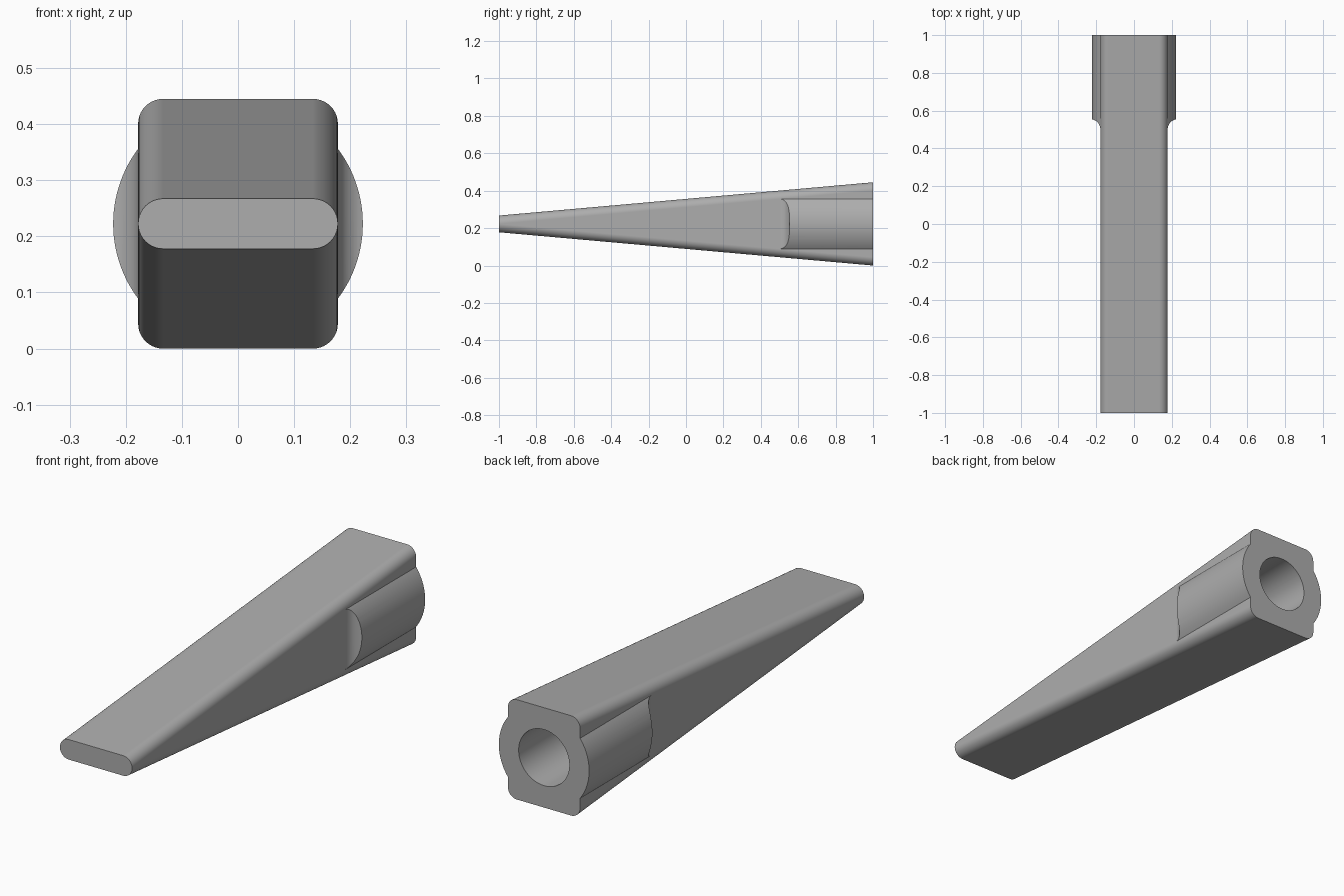
import bpy, bmesh
from math import sin, cos, pi, sqrt, radians

if "Cube" in bpy.data.objects:
    bpy.data.objects.remove(bpy.data.objects["Cube"], do_unlink=True)

MID = 0.2225      # height of the long axis
WALL = 0.178      # half width of the wedge
ROUND = 0.0445    # corner radius
BOSS = 0.2225     # radius of the socket boss
FILLET = 0.0556   # radius where the boss meets the wall
SHOULDER = 0.5    # where that fillet starts

grey = bpy.data.materials.new("plain grey")
grey.use_nodes = True
COLOUR = (0.42, 0.42, 0.42, 1)
grey.diffuse_color = COLOUR
grey.node_tree.nodes["Principled BSDF"].inputs["Base Color"].default_value = COLOUR


def loft(name, rings):
    """Solid through matching rings of points, capped at both ends."""
    bm = bmesh.new()
    loops = [[bm.verts.new(p) for p in ring] for ring in rings]
    n = len(loops[0])
    for a, b in zip(loops, loops[1:]):
        for i in range(n):
            bm.faces.new((a[i], a[(i + 1) % n], b[(i + 1) % n], b[i]))
    bm.faces.new(loops[0])
    bm.faces.new(loops[-1])
    bmesh.ops.remove_doubles(bm, verts=bm.verts, dist=1e-5)
    bmesh.ops.recalc_face_normals(bm, faces=bm.faces)
    mesh = bpy.data.meshes.new(name)
    bm.to_mesh(mesh)
    bm.free()
    mesh.materials.append(grey)
    ob = bpy.data.objects.new(name, mesh)
    bpy.context.collection.objects.link(ob)
    return ob


def rounded_section(y, half_height, steps=10):
    ring = []
    for q, (sx, sz) in enumerate(((1, 1), (-1, 1), (-1, -1), (1, -1))):
        for i in range(steps + 1):
            a = (q + i / steps) * pi / 2
            ring.append((sx * (WALL - ROUND) + ROUND * cos(a), y,
                         MID + sz * (half_height - ROUND) + ROUND * sin(a)))
    return ring


def circle(y, r, n):
    return [(r * cos(2 * pi * i / n), y, MID + r * sin(2 * pi * i / n)) for i in range(n)]


def combine(target, other, operation):
    mod = target.modifiers.new(operation.lower(), 'BOOLEAN')
    mod.operation, mod.object, mod.solver = operation, other, 'EXACT'
    bpy.context.view_layer.objects.active = target
    bpy.ops.object.modifier_apply(modifier=mod.name)
    bpy.data.objects.remove(other, do_unlink=True)


# Tapered handle with rounded long edges
wedge = loft("wedge_body", [rounded_section(-1, ROUND + 0.0002), rounded_section(1, MID)])

# Socket boss: filleted outline trimmed to a cylinder
side = [(WALL - 0.01, SHOULDER)]
for i in range(13):
    a = i / 12 * pi / 2
    side.append((WALL + FILLET * (1 - cos(a)), SHOULDER + FILLET * sin(a)))
side += [(BOSS + 0.05, SHOULDER + FILLET), (BOSS + 0.05, 1)]
outline = side + [(-x, y) for x, y in reversed(side)]
boss = loft("socket_boss", [[(x, y, MID + z) for x, y in outline] for z in (-0.16, 0.16)])
combine(boss, loft("boss_round", [circle(0.3, BOSS, 128), circle(1.2, BOSS, 128)]), 'INTERSECT')
combine(wedge, boss, 'UNION')

# Round bore in the back end
combine(wedge, loft("bore_cutter", [circle(0.5, 0.125, 64), circle(1.2, 0.125, 64)]), 'DIFFERENCE')

# Smooth curves, crisp edges, true flats
bpy.ops.object.select_all(action='DESELECT')
wedge.select_set(True)
bpy.context.view_layer.objects.active = wedge
bpy.ops.object.shade_smooth_by_angle(angle=radians(30))
flats = wedge.modifiers.new("flat_normals", 'WEIGHTED_NORMAL')
flats.keep_sharp = True
flats.weight = 100
